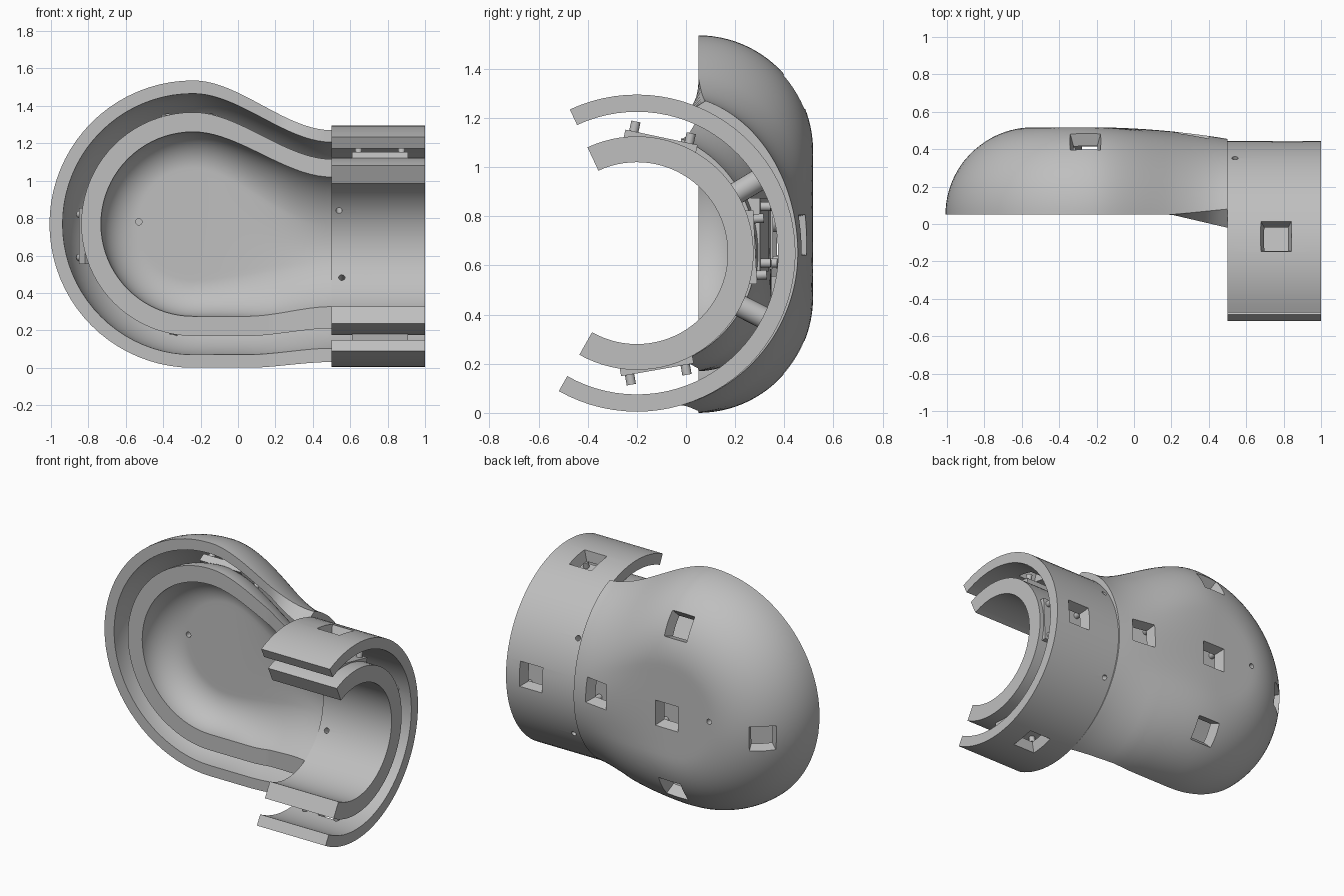
import bpy, bmesh
from math import sin, cos, pi, sqrt, acos, radians
from mathutils import Vector, Matrix

cube = bpy.data.objects.get("Cube")
if cube:
    bpy.data.objects.remove(cube)

grey = bpy.data.materials.new("light_grey")
grey.use_nodes = True
grey.diffuse_color = (0.52, 0.52, 0.52, 1)
grey.node_tree.nodes["Principled BSDF"].inputs["Base Color"].default_value = grey.diffuse_color

HEAD_X, HEAD_Z, HEAD_R, HEAD_Y = -0.24, 0.768, 0.768, 0.517
NECK_X, CUFF_Y, CUFF_Z, CUFF_R = 0.5, -0.2, 0.65, 0.645
NECK_RIM, HEAD_RIM, NECK_Y, FILLET = -0.02, 0.05, 0.455, 0.47
STEPS = 32


def mix(a, b, t):
    return a + (b - a) * t


def ease(t):
    t = min(1, max(0, t))
    return t * t * (3 - 2 * t)


def finish(name, bm):
    bmesh.ops.remove_doubles(bm, verts=bm.verts, dist=0.0005)
    bmesh.ops.recalc_face_normals(bm, faces=bm.faces)
    mesh = bpy.data.meshes.new(name)
    bm.to_mesh(mesh)
    bm.free()
    ob = bpy.data.objects.new(name, mesh)
    bpy.context.collection.objects.link(ob)
    mesh.materials.append(grey)
    return ob


def select(ob):
    bpy.ops.object.select_all(action='DESELECT')
    ob.select_set(True)
    bpy.context.view_layer.objects.active = ob


def smooth(ob):
    select(ob)
    bpy.ops.object.shade_smooth_by_angle(angle=radians(32))


def thick_shell(name, outer, inner, open_start):
    """Two point grids joined into a solid wall."""
    bm = bmesh.new()
    a, b = [[[bm.verts.new(p) for p in col] for col in grid] for grid in (outer, inner)]
    n, m = len(a), len(a[0])
    for i in range(n - 1):
        for j in range(m - 1):
            for g in (a, b):
                bm.faces.new((g[i][j], g[i + 1][j], g[i + 1][j + 1], g[i][j + 1]))
        for j in ([m - 1] if open_start else [0, m - 1]):
            bm.faces.new((a[i][j], a[i + 1][j], b[i + 1][j], b[i][j]))
    for i in (0, n - 1):
        for j in range(m - 1):
            bm.faces.new((a[i][j], a[i][j + 1], b[i][j + 1], b[i][j]))
    return finish(name, bm)


# Bulb: flat back with a rounded edge, swept around the keyhole outline
def bulb_profile(v, d):
    corner = (FILLET - d) / (HEAD_R - d)
    if v < 0.25:
        return v / 0.25 * (1 - corner), 1
    q = (v - 0.25) / 0.75 * pi / 2
    return 1 - corner * (1 - sin(q)), max(0, cos(q))


def bulb_columns(d):
    r = CUFF_R - d
    low_neck = CUFF_Z - sqrt(r * r - (NECK_RIM - CUFF_Y) ** 2)
    high_neck = CUFF_Z + 0.62 - 0.91 * d
    neck_angle = acos((NECK_RIM - CUFF_Y) / r)
    stations = [(1 - k / 20, pi / 2) for k in range(20)]
    stations += [(0, pi / 2 + pi * k / 40) for k in range(41)]
    stations += [(k / 20, 1.5 * pi) for k in range(1, 21)]
    cols = []
    for t, ang in stations:
        s = ease(t)
        x = mix(HEAD_X, NECK_X, t)
        spine = mix(HEAD_Z, CUFF_Z, s)
        top = ang < pi
        if top:
            reach = mix(HEAD_Z + HEAD_R - d, high_neck, s) - spine
        else:
            reach = spine - mix(HEAD_Z - HEAD_R + d, low_neck, ease((x - 0.05) / 0.45))
        if t == 0:
            reach = HEAD_R - d
        depth = mix(HEAD_Y, NECK_Y, t * t) - d
        rim_end = 0.08 if top and d == 0 else NECK_RIM
        rim = mix(HEAD_RIM, rim_end, max(0, (x - 0.2) / 0.3))
        col = []
        for k in range(STEPS + 1):
            v = k / STEPS
            fh, gh = bulb_profile(v, d)
            c = v * neck_angle
            f = mix(fh, sin(c) / sin(neck_angle), s)
            g = mix(gh, (cos(c) - cos(neck_angle)) / (1 - cos(neck_angle)), s)
            col.append((x + f * reach * cos(ang), mix(rim, depth, g), spine + f * reach * sin(ang)))
        cols.append(col)
    return cols


# Cuff: open ring
def cuff_columns(d):
    r = CUFF_R - d
    angles = [radians(mix(-119.5, 115, k / 56)) for k in range(57)]
    return [[(x, CUFF_Y + r * cos(a), CUFF_Z + r * sin(a)) for a in angles] for x in (NECK_X, 0.75, 1.0)]


def frame(p, n):
    """Matrix at p with z along n and x along the body."""
    n = Vector(n).normalized()
    ref = Vector((0, 0, 1)) if abs(n.x) > 0.4 else Vector((1, 0, 0))
    tx = (ref - n * ref.dot(n)).normalized()
    m = Matrix((tx, n.cross(tx), n)).transposed().to_4x4()
    m.translation = p
    return m


def rod(bm, m, low, high, r1, r2, sides):
    at = m @ Matrix.Translation((0, 0, (low + high) / 2))
    if sides == 4:
        at = at @ Matrix.Rotation(pi / 4, 4, 'Z')
    bmesh.ops.create_cone(bm, cap_ends=True, segments=sides, radius1=r1, radius2=r2,
                          depth=high - low, matrix=at)


def cuff_frame(x, degrees):
    a = radians(degrees)
    n = Vector((0, cos(a), sin(a)))
    return frame(Vector((x, CUFF_Y, CUFF_Z)) + n * CUFF_R, n)


# Frames on the outer surface for windows and screws
cuff_windows = [cuff_frame(0.76, 78), cuff_frame(0.82, 3), cuff_frame(0.76, -80)]
bulb_windows = [
    frame((0.32, 0.48, 0.725), (0.12, 1, 0)),
    frame((-0.22, 0.517, 0.735), (0, 1, 0)),
    frame((-0.26, 0.445, 1.31), (0, 0.85, 0.53)),
    frame((-0.215, 0.445, 0.22), (0, 0.85, -0.53)),
    frame((-0.84, 0.4, 0.705), (-0.64, 0.77, 0)),
]
cuff_screws = [cuff_frame(0.54, 31), cuff_frame(0.555, -27)]
bulb_screws = [frame((-0.53, 0.515, 0.78), (0, 1, 0))]


def cut(ob, windows, screws):
    bm = bmesh.new()
    for m in windows:
        rod(bm, m, -0.12, 0.06, 0.072, 0.14, 4)
    for m in screws:
        rod(bm, m, -0.4, 0.1, 0.017, 0.017, 16)
    cutter = finish("cutter", bm)
    cutter.hide_render = True
    mod = ob.modifiers.new("openings", 'BOOLEAN')
    mod.operation, mod.solver, mod.object = 'DIFFERENCE', 'EXACT', cutter
    select(ob)
    bpy.ops.object.modifier_apply(modifier=mod.name)
    bpy.data.objects.remove(cutter)


# Outer and inner shells, each a bulb and a cuff
for label, d0, d1, has_windows in (("outer", 0, 0.07, True), ("inner", 0.17, 0.275, False)):
    for part, columns, windows, screws in (
            ("bulb", bulb_columns, bulb_windows, bulb_screws),
            ("cuff", cuff_columns, cuff_windows, cuff_screws)):
        shell = thick_shell(f"{label}_{part}", columns(d0), columns(d1), part == "bulb")
        cut(shell, windows if has_windows else [], screws)
        smooth(shell)

# Flat pads with four pegs under each window
bm = bmesh.new()
for m in cuff_windows + bulb_windows:
    size = Matrix.Diagonal((0.3, 0.3, 0.05, 1))
    bmesh.ops.create_cube(bm, size=1, matrix=m @ Matrix.Translation((0, 0, -0.188)) @ size)
    for sx in (-1, 1):
        for sy in (-1, 1):
            at = m @ Matrix.Translation((sx * 0.115, sy * 0.115, 0))
            rod(bm, at, -0.17, -0.122, 0.019, 0.019, 16)
smooth(finish("sensor_pads", bm))

# Round spacers between the shells
bm = bmesh.new()
for m in cuff_screws + bulb_screws:
    rod(bm, m, -0.18, -0.065, 0.045, 0.045, 24)
smooth(finish("spacers", bm))
